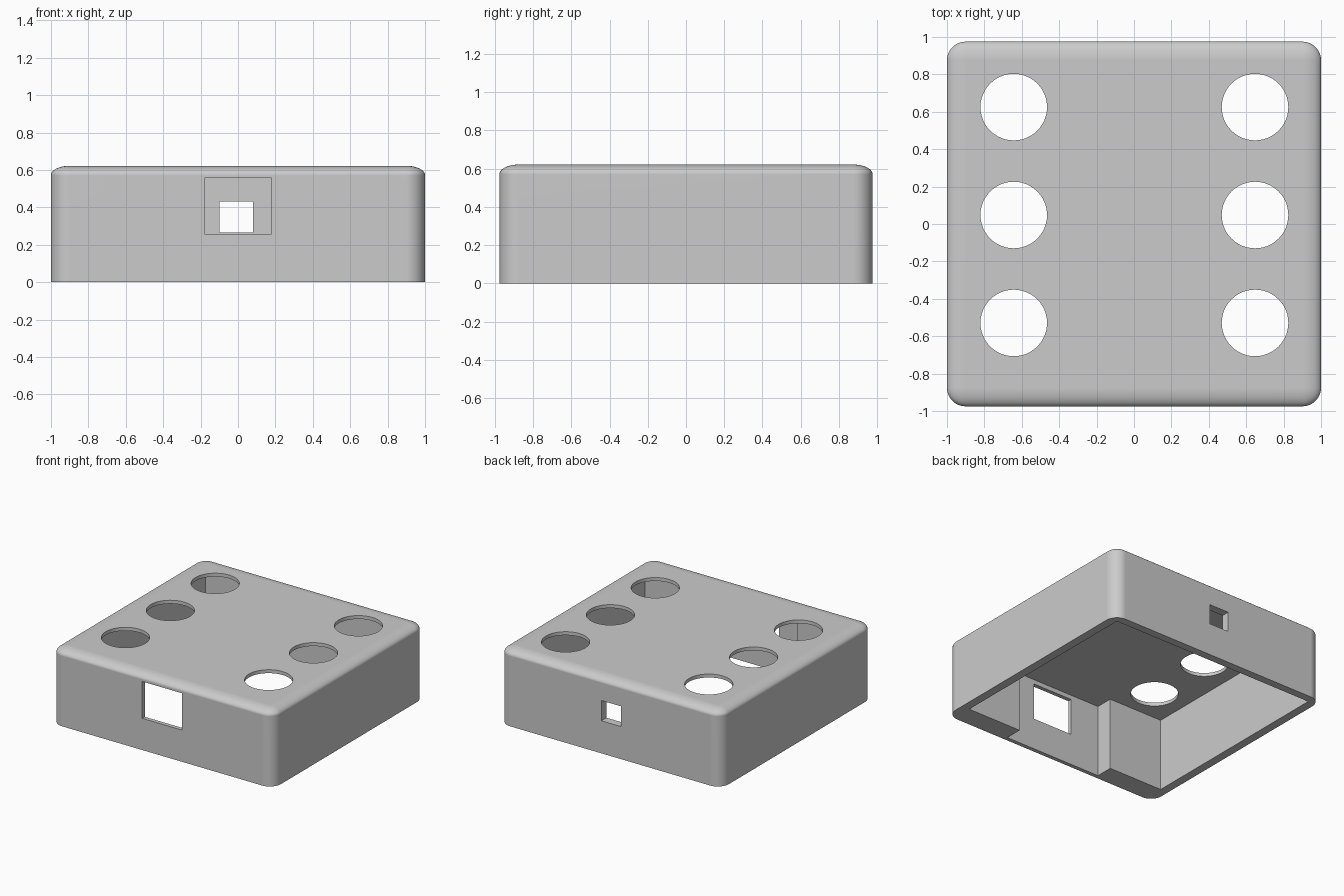
import bpy, bmesh, math

default = bpy.data.objects.get("Cube")
if default:
    bpy.data.objects.remove(default, do_unlink=True)

grey = bpy.data.materials.new("plain_grey")
grey.use_nodes = True
colour = (0.6, 0.6, 0.6, 1)
grey.diffuse_color = colour
grey.node_tree.nodes["Principled BSDF"].inputs["Base Color"].default_value = colour

WIDTH, DEPTH, HEIGHT = 2.0, 1.95, 0.622
RADIUS = 0.1


def add_object(name, bm):
    mesh = bpy.data.meshes.new(name)
    bmesh.ops.recalc_face_normals(bm, faces=bm.faces)
    bm.to_mesh(mesh)
    bm.free()
    mesh.materials.append(grey)
    obj = bpy.data.objects.new(name, mesh)
    bpy.context.collection.objects.link(obj)
    return obj


def box_mesh(x, y, z):
    """Box spanning the given (min, max) ranges."""
    bm = bmesh.new()
    bmesh.ops.create_cube(bm, size=1)
    for v in bm.verts:
        v.co = [(a + b) / 2 + c * (b - a) for c, (a, b) in zip(v.co, (x, y, z))]
    return bm


# Outer case: rounded on the sides and top, with a flattened top edge
bm = box_mesh((-WIDTH / 2, WIDTH / 2), (-DEPTH / 2, DEPTH / 2), (0, HEIGHT * 2))
edges = [e for e in bm.edges if max(v.co.z for v in e.verts) > HEIGHT]
bmesh.ops.bevel(bm, geom=edges, offset=RADIUS, offset_type="OFFSET",
                segments=10, profile=0.5, affect="EDGES")
bmesh.ops.scale(bm, vec=(1, 1, 0.5), verts=bm.verts)
case = add_object("case_cover", bm)

cutters = []


def cut(name, bm):
    cutter = add_object(name, bm)
    cutter.hide_render = True
    cutters.append(cutter)
    mod = case.modifiers.new(name, "BOOLEAN")
    mod.operation = "DIFFERENCE"
    mod.solver = "EXACT"
    mod.object = cutter


# Hollow interior open at the bottom, with a recess in the thick front wall
CEILING = 0.594
bm = bmesh.new()
outline = [(-0.93, 0.91), (-0.93, -0.80), (-0.44, -0.80), (-0.44, -0.942),
           (0.44, -0.942), (0.44, -0.80), (0.93, -0.80), (0.93, 0.91)]
base = bm.faces.new([bm.verts.new((x, y, -0.1)) for x, y in outline])
top = bmesh.ops.extrude_face_region(bm, geom=[base])["geom"]
for v in top:
    if isinstance(v, bmesh.types.BMVert):
        v.co.z = CEILING
cut("interior_cutter", bm)

# Front window and small rear port
cut("front_window_cutter", box_mesh((-0.18, 0.18), (-1.1, -0.88), (0.258, 0.558)))
cut("rear_port_cutter", box_mesh((-0.098, 0.08), (0.8, 1.1), (0.265, 0.43)))

# Two rows of round holes in the top
bm = bmesh.new()
for x in (-0.643, 0.647):
    for y in (0.625, 0.048, -0.529):
        made = bmesh.ops.create_cone(bm, cap_ends=True, segments=48, radius1=0.178,
                                     radius2=0.178, depth=0.3)
        bmesh.ops.translate(bm, vec=(x, y, HEIGHT), verts=made["verts"])
cut("top_holes_cutter", bm)

# Bake the cuts, then remove the cutters
bpy.context.view_layer.update()
graph = bpy.context.evaluated_depsgraph_get()
baked = bpy.data.meshes.new_from_object(case.evaluated_get(graph))
case.modifiers.clear()
case.data = baked
baked.materials.clear()
baked.materials.append(grey)
for p in baked.polygons:
    p.material_index = 0
for cutter in cutters:
    bpy.data.objects.remove(cutter, do_unlink=True)

# Smooth rounded edges while the large faces stay flat
bpy.ops.object.select_all(action="DESELECT")
case.select_set(True)
bpy.context.view_layer.objects.active = case
bpy.ops.object.shade_smooth_by_angle(angle=math.radians(30))
weighted = case.modifiers.new("flat_panels", "WEIGHTED_NORMAL")
weighted.keep_sharp = True
